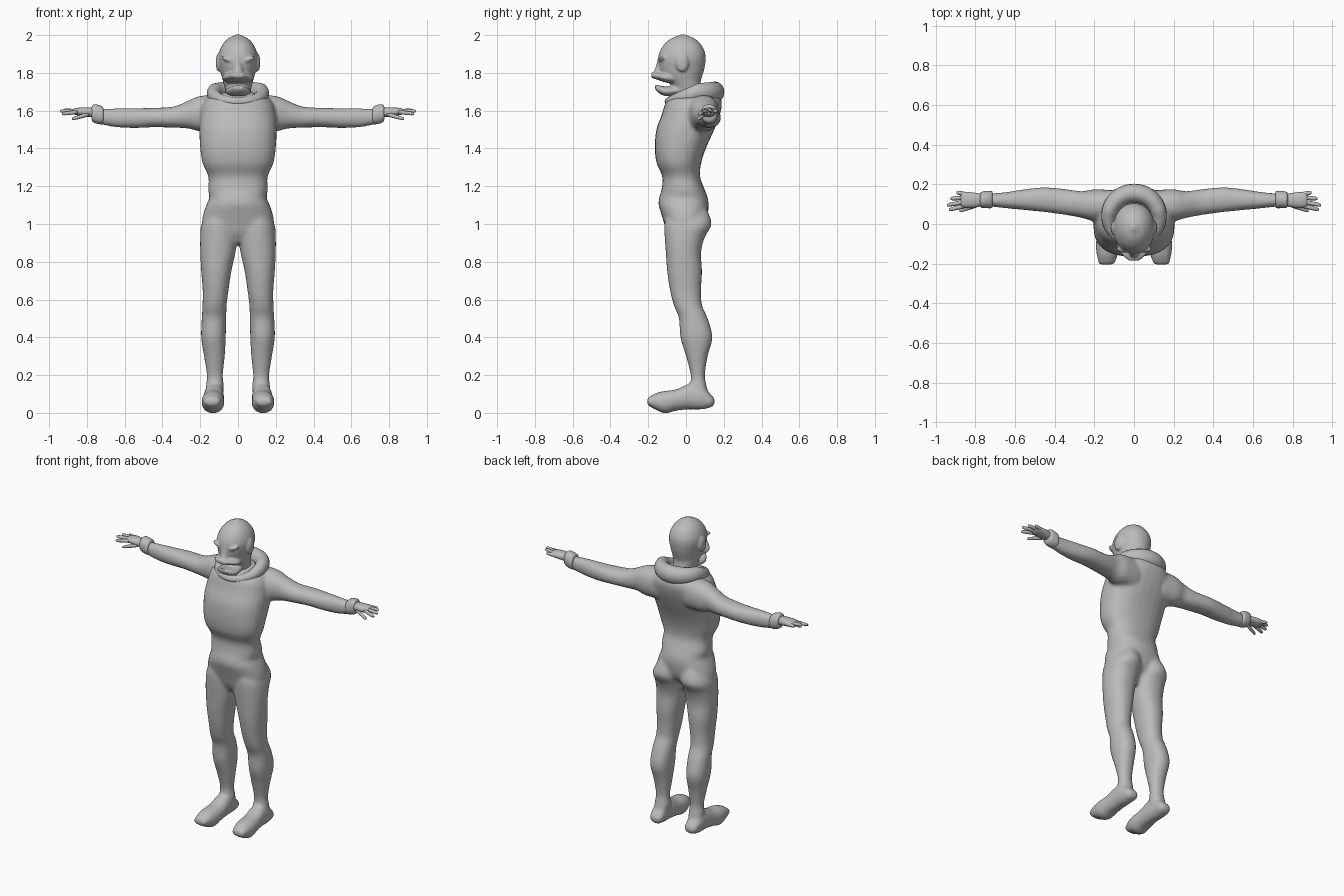
import bpy, bmesh, math
from mathutils import Matrix, Vector

grey = bpy.data.materials.new("plain_grey")
grey.diffuse_color = (0.5, 0.5, 0.5, 1)


def spline(rows, steps=4):
    """Smoothly subdivide a list of cross-sections."""
    out = []
    for i in range(len(rows) - 1):
        p = [rows[max(i - 1, 0)], rows[i], rows[i + 1], rows[min(i + 2, len(rows) - 1)]]
        for s in range(steps):
            t = s / steps
            out.append([0.5 * (2 * b + (c - a) * t + (2 * a - 5 * b + 4 * c - d) * t * t
                               + (3 * b - a - 3 * c + d) * t ** 3) for a, b, c, d in zip(*p)])
    return out + [list(rows[-1])]


def skin(bm, rings, closed=False):
    vs = [[bm.verts.new(p) for p in r] for r in rings]
    n = len(vs[0])
    for i in range(len(vs) if closed else len(vs) - 1):
        a, b = vs[i], vs[(i + 1) % len(vs)]
        for j in range(n):
            bm.faces.new((a[j], a[(j + 1) % n], b[(j + 1) % n], b[j]))
    if not closed:
        bm.faces.new(vs[0])
        bm.faces.new(vs[-1])


def loft(bm, axis, rows, side=1, n=28, e=2.2, steps=4):
    """Rows are (position on axis, low u, high u, low v, high v)."""
    rings = []
    for t, u0, u1, v0, v1 in spline(rows, steps):
        ring = []
        for k in range(n):
            c, s = math.cos(math.tau * k / n), math.sin(math.tau * k / n)
            u = (u0 + u1) / 2 + (u1 - u0) / 2 * math.copysign(abs(c) ** (2 / e), c)
            v = (v0 + v1) / 2 + (v1 - v0) / 2 * math.copysign(abs(s) ** (2 / e), s)
            x, y, z = {"x": (t, u, v), "y": (u, t, v), "z": (u, v, t)}[axis]
            ring.append((x * side, y, z))
        rings.append(ring)
    skin(bm, rings)


def blob(bm, loc, size, tilt=0):
    m = Matrix.Translation(loc) @ Matrix.Rotation(tilt, 4, 'Y') @ Matrix.Diagonal((*size, 1))
    bmesh.ops.create_uvsphere(bm, u_segments=20, v_segments=12, radius=1, matrix=m)


def finish(bm, name, voxel=0, smooth=4):
    bmesh.ops.recalc_face_normals(bm, faces=bm.faces)
    me = bpy.data.meshes.new(name)
    bm.to_mesh(me)
    bm.free()
    ob = bpy.data.objects.new(name, me)
    bpy.context.collection.objects.link(ob)
    me.materials.append(grey)
    me.polygons.foreach_set("use_smooth", [True] * len(me.polygons))
    if voxel:
        r = ob.modifiers.new("merge", 'REMESH')
        r.mode, r.voxel_size, r.use_smooth_shade = 'VOXEL', voxel, True
        s = ob.modifiers.new("soften", 'SMOOTH')
        s.factor, s.iterations = 0.5, smooth
    return ob


# body: torso, arms, legs and feet blended into one skin
bm = bmesh.new()
torso = [(.90, .10, -.07, .04), (.95, .17, -.10, .06), (1.0, .19, -.115, .10),
         (1.05, .185, -.13, .115), (1.1, .168, -.145, .12), (1.14, .152, -.142, .115),
         (1.18, .158, -.13, .10), (1.25, .157, -.125, .075), (1.32, .187, -.155, .08),
         (1.4, .20, -.165, .105), (1.5, .205, -.157, .15), (1.58, .20, -.128, .18),
         (1.64, .185, -.11, .19), (1.68, .14, -.085, .17), (1.70, .06, -.03, .10)]
loft(bm, "z", [(z, -w, w, f, b) for z, w, f, b in torso], e=2.35)
arm = [(.10, .02, .17, 1.49, 1.685), (.20, .015, .175, 1.49, 1.678), (.26, .03, .165, 1.505, 1.655),
       (.34, .045, .175, 1.51, 1.622), (.45, .06, .185, 1.512, 1.615), (.55, .07, .175, 1.508, 1.613),
       (.65, .08, .16, 1.513, 1.612), (.74, .09, .152, 1.53, 1.607)]
leg = [(1.08, .02, .15, -.10, .11), (1.0, .008, .193, -.115, .136), (.93, .003, .2, -.113, .10),
       (.85, .013, .2, -.107, .08), (.75, .035, .195, -.10, .085), (.65, .05, .187, -.085, .08),
       (.57, .06, .188, -.065, .085), (.5, .062, .192, -.037, .115), (.4, .065, .195, -.03, .14),
       (.3, .07, .18, 0, .115), (.2, .08, .165, .025, .10), (.14, .075, .17, .02, .11),
       (.09, .08, .17, .02, .12)]
foot = [(-.205, .10, .178, .042, .078), (-.16, .083, .187, .016, .105), (-.11, .073, .193, -.003, .117),
        (-.05, .073, .187, .012, .125), (.02, .075, .18, .018, .155), (.08, .08, .177, .018, .145),
        (.13, .083, .168, .028, .10), (.152, .1, .15, .045, .075)]
for side in (1, -1):
    loft(bm, "x", arm, side)
    loft(bm, "z", leg, side)
    loft(bm, "y", foot, side)
finish(bm, "body", 0.011, 5)

# head with brows, ears, nose ridge and an open bill
bm = bmesh.new()
head = [(1.62, .065, -.045, .10), (1.70, .068, -.065, .085), (1.75, .078, -.09, .078),
        (1.78, .086, -.125, .085), (1.82, .095, -.143, .097), (1.87, .104, -.148, .104),
        (1.91, .10, -.14, .10), (1.95, .082, -.117, .08), (1.98, .055, -.082, .048),
        (1.996, .025, -.045, .012), (2.004, .008, -.025, -.008)]
loft(bm, "z", [(z, -w, w, f, b) for z, w, f, b in head], e=2.1)
upper = [(-.05, .07, 1.74, 1.80), (-.11, .087, 1.75, 1.80), (-.15, .065, 1.763, 1.803), (-.184, .028, 1.775, 1.802)]
lower = [(-.04, .06, 1.685, 1.73), (-.10, .068, 1.676, 1.728), (-.14, .052, 1.69, 1.733), (-.163, .03, 1.712, 1.738)]
ridge = [(1.77, .04, -.17, -.10), (1.80, .03, -.172, -.10), (1.84, .02, -.158, -.10), (1.88, .012, -.15, -.10)]
loft(bm, "y", [(y, -w, w, a, b) for y, w, a, b in upper])
loft(bm, "y", [(y, -w, w, a, b) for y, w, a, b in lower])
loft(bm, "z", [(z, -w, w, a, b) for z, w, a, b in ridge])
for side in (1, -1):
    blob(bm, (side * .047, -.125, 1.868), (.045, .022, .012), -side * .35)
    blob(bm, (side * .102, -.02, 1.855), (.016, .035, .05))
finish(bm, "head", 0.007, 3)

# draped hood around the neck, thick behind and thin at the front
bm = bmesh.new()
rings = []
for i in range(48):
    a = math.tau * i / 48
    back = (1 + math.sin(a)) / 2
    out = Vector((math.cos(a), math.sin(a), 0))
    mid = Vector((.128 * math.cos(a), .03 + .125 * math.sin(a), 1.648 + .05 * min(1, back * 1.6)))
    r, h = .018 + .03 * back ** .7, .02 + .036 * back ** .7
    rings.append([mid + out * r * math.cos(b) + Vector((0, 0, h * math.sin(b)))
                  for b in (math.tau * k / 16 for k in range(16))])
skin(bm, rings, closed=True)
finish(bm, "hood")

# cuffs and hands
cuff = [(.712, .09, .155, 1.535, 1.608), (.718, .08, .166, 1.528, 1.622), (.745, .08, .166, 1.53, 1.632),
        (.768, .082, .162, 1.54, 1.632), (.775, .092, .152, 1.555, 1.618)]
palm = [(.76, .092, .15, 1.565, 1.615), (.80, .083, .157, 1.568, 1.617), (.85, .082, .162, 1.575, 1.615),
        (.872, .09, .155, 1.582, 1.61)]
fingers = [((.85, .092, 1.593), (.932, .072, 1.583)), ((.85, .112, 1.597), (.943, .095, 1.598)),
           ((.85, .133, 1.597), (.925, .128, 1.603)), ((.845, .15, 1.593), (.895, .158, 1.598)),
           ((.79, .095, 1.58), (.88, .066, 1.556))]
for side, tag in ((1, "left"), (-1, "right")):
    bm = bmesh.new()
    loft(bm, "x", cuff, side, 24)
    finish(bm, tag + "_cuff")
    bm = bmesh.new()
    loft(bm, "x", palm, side, 20)
    for a, b in fingers:
        rows = []
        for t, r in ((0, .011), (.5, .011), (.9, .009), (1, .004)):
            x, y, z = Vector(a).lerp(Vector(b), t)
            rows.append((x, y - r, y + r, z - r, z + r))
        loft(bm, "x", rows, side, 10, 2, 2)
    finish(bm, tag + "_hand")
